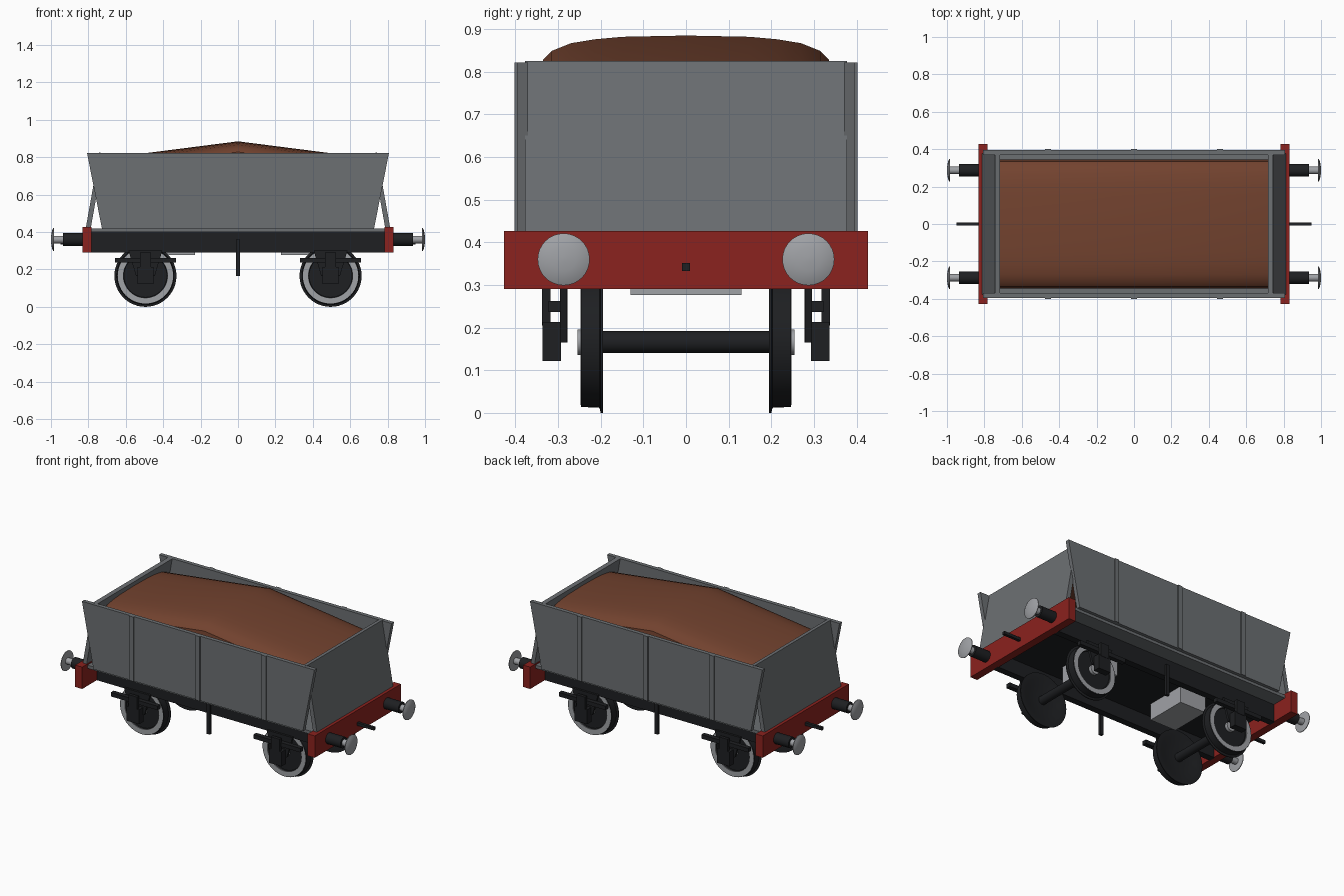
import bpy, bmesh, math
from mathutils import Vector

if "Cube" in bpy.data.objects:
    bpy.data.objects.remove(bpy.data.objects["Cube"])


def material(name, rgb):
    m = bpy.data.materials.new(name)
    m.diffuse_color = (*rgb, 1)
    m.use_nodes = True
    m.node_tree.nodes["Principled BSDF"].inputs["Base Color"].default_value = m.diffuse_color
    return m


BLACK = material("black_iron", (0.013, 0.014, 0.016))
RED = material("red_paint", (0.26, 0.016, 0.013))
BROWN = material("ore_brown", (0.17, 0.055, 0.028))
GREY = material("body_grey", (0.15, 0.16, 0.17))
STEEL = material("steel", (0.35, 0.36, 0.38))


def finish(name, bm, mat, smooth=False):
    bmesh.ops.recalc_face_normals(bm, faces=bm.faces)
    me = bpy.data.meshes.new(name)
    bm.to_mesh(me)
    bm.free()
    ob = bpy.data.objects.new(name, me)
    bpy.context.collection.objects.link(ob)
    me.materials.append(mat)
    if smooth:
        bpy.ops.object.select_all(action='DESELECT')
        ob.select_set(True)
        bpy.context.view_layer.objects.active = ob
        bpy.ops.object.shade_smooth_by_angle(angle=math.radians(35))
    return ob


def box(name, x, y, z, mat):
    bm = bmesh.new()
    bmesh.ops.create_cube(bm, size=1)
    for v in bm.verts:
        v.co = Vector([(r[0] + r[1]) / 2 + c * (r[1] - r[0]) for c, r in zip(v.co, (x, y, z))])
    return finish(name, bm, mat)


def prism(name, pts, y0, y1, mat):
    # x-z outline extruded along y
    bm = bmesh.new()
    f = bm.faces.new([bm.verts.new((x, y0, z)) for x, z in pts])
    ext = bmesh.ops.extrude_face_region(bm, geom=[f])["geom"]
    bmesh.ops.translate(bm, vec=(0, y1 - y0, 0), verts=[v for v in ext if isinstance(v, bmesh.types.BMVert)])
    return finish(name, bm, mat)


def lathe(name, profile, axis, centre, mat, n=32):
    # profile of (distance along axis, radius); axis is a signed unit vector in x or y
    bm = bmesh.new()
    a, up = Vector(axis), Vector((0, 0, 1))
    side = a.cross(up)
    rings = []
    for d, r in profile:
        ring = []
        for i in range(n):
            t = 2 * math.pi * i / n
            ring.append(bm.verts.new(Vector(centre) + a * d + side * r * math.cos(t) + up * r * math.sin(t)))
        rings.append(ring)
    for p, q in zip(rings, rings[1:]):
        for i in range(n):
            bm.faces.new((p[i], p[(i + 1) % n], q[(i + 1) % n], q[i]))
    bm.faces.new(rings[0])
    bm.faces.new(rings[-1])
    return finish(name, bm, mat, True)


# Body floor and black underside plate
box("floor", (-0.785, 0.785), (-0.375, 0.375), (0.40, 0.42), GREY)
box("underframe_plate", (-0.785, 0.785), (-0.28, 0.28), (0.38, 0.40), BLACK)

# Ore load: a domed section lofted to a cross ridge in the middle
half = [(0.345, 0.72), (0.335, 0.828), (0.315, 0.849), (0.27, 0.867), (0.215, 0.876), (0.15, 0.882)]
section = half + [(0, 0.885)] + [(-y, z) for y, z in reversed(half)]
bm = bmesh.new()
rows = [[bm.verts.new((x, y, z - drop)) for y, z in section]
        for x, drop in ((-0.72, 0.092), (0, 0), (0.72, 0.092))]
for p, q in zip(rows, rows[1:]):
    for i in range(len(p)):
        j = (i + 1) % len(p)
        bm.faces.new((p[i], p[j], q[j], q[i]))
bm.faces.new(rows[0])
bm.faces.new(rows[-1])
finish("ore_load", bm, BROWN, True)

for s in (-1, 1):
    # Flared side and its upright ribs
    prism("side_panel", [(-0.727, 0.417), (0.727, 0.417), (0.807, 0.822), (-0.807, 0.822)],
          s * 0.37, s * 0.395, GREY)
    for x in (-0.46, 0, 0.46):
        box("side_rib", (x - 0.015, x + 0.015), sorted((s * 0.39, s * 0.402)), (0.417, 0.822), GREY)
    # End leaning inward
    prism("end_panel", [(s * 0.788, 0.417), (s * 0.814, 0.42), (s * 0.742, 0.825), (s * 0.716, 0.821)],
          -0.378, 0.378, GREY)
    # Chassis
    box("solebar", (-0.79, 0.79), sorted((s * 0.24, s * 0.282)), (0.29, 0.395), BLACK)
    box("centre_post", (-0.011, 0.011), sorted((s * 0.278, s * 0.295)), (0.165, 0.36), BLACK)
    box("buffer_beam", sorted((s * 0.783, s * 0.832)), (-0.427, 0.427), (0.29, 0.427), RED)
    box("coupling_hook", sorted((s * 0.82, s * 0.95)), (-0.009, 0.009), (0.333, 0.351), BLACK)
    box("hopper_outlet", sorted((s * 0.23, s * 0.41)), (-0.13, 0.13), (0.277, 0.39), STEEL)

    # Buffers
    for y in (-0.287, 0.287):
        c = (0, y, 0.36)
        lathe("buffer_housing", [(0.825, 0.034), (0.936, 0.034)], (s, 0, 0), c, BLACK, 24)
        lathe("buffer_shank", [(0.93, 0.02), (0.987, 0.02)], (s, 0, 0), c, STEEL, 24)
        lathe("buffer_head", [(0.983, 0.055), (0.984, 0.061), (0.988, 0.061), (0.994, 0.048),
                              (0.998, 0.028), (1.0, 0.006)], (s, 0, 0), c, STEEL)

    # Axle and wheelsets with their suspension
    wx = s * 0.495
    lathe("axle", [(-0.25, 0.026), (0.25, 0.026)], (0, 1, 0), (wx, 0, 0.166), BLACK, 24)
    for t in (-1, 1):
        c = (wx, 0, 0.166)
        lathe("wheel", [(0.205, 0.03), (0.205, 0.10), (0.196, 0.13), (0.195, 0.166), (0.200, 0.166),
                        (0.203, 0.154), (0.246, 0.152), (0.246, 0.12), (0.235, 0.115), (0.235, 0.03)],
              (0, t, 0), c, BLACK, 48)
        lathe("wheel_rim", [(0.240, 0.118), (0.240, 0.148), (0.2475, 0.148), (0.2475, 0.118),
                            (0.240, 0.118)], (0, t, 0), c, STEEL, 48)
        # open the ring: drop the two end caps of the closed profile
        me = bpy.context.view_layer.objects.active.data
        rb = bmesh.new()
        rb.from_mesh(me)
        bmesh.ops.delete(rb, geom=[f for f in rb.faces if len(f.verts) > 4], context='FACES')
        bmesh.ops.remove_doubles(rb, verts=rb.verts, dist=0.0001)
        bmesh.ops.recalc_face_normals(rb, faces=rb.faces)
        rb.to_mesh(me)
        rb.free()
        lathe("wheel_hub", [(0.23, 0.03), (0.254, 0.03)], (0, t, 0), c, STEEL, 24)
        prism("axle_guard", [(wx - 0.09, 0.30), (wx - 0.05, 0.165), (wx + 0.05, 0.165), (wx + 0.09, 0.30)],
              t * 0.28, t * 0.295, BLACK)
        box("axle_box", (wx - 0.043, wx + 0.043), sorted((t * 0.293, t * 0.336)), (0.122, 0.213), BLACK)
        box("leaf_spring", (wx - 0.163, wx + 0.163), sorted((t * 0.293, t * 0.322)), (0.237, 0.262), BLACK)
        box("spring_buckle", (wx - 0.03, wx + 0.03), sorted((t * 0.318, t * 0.338)), (0.205, 0.29), BLACK)
